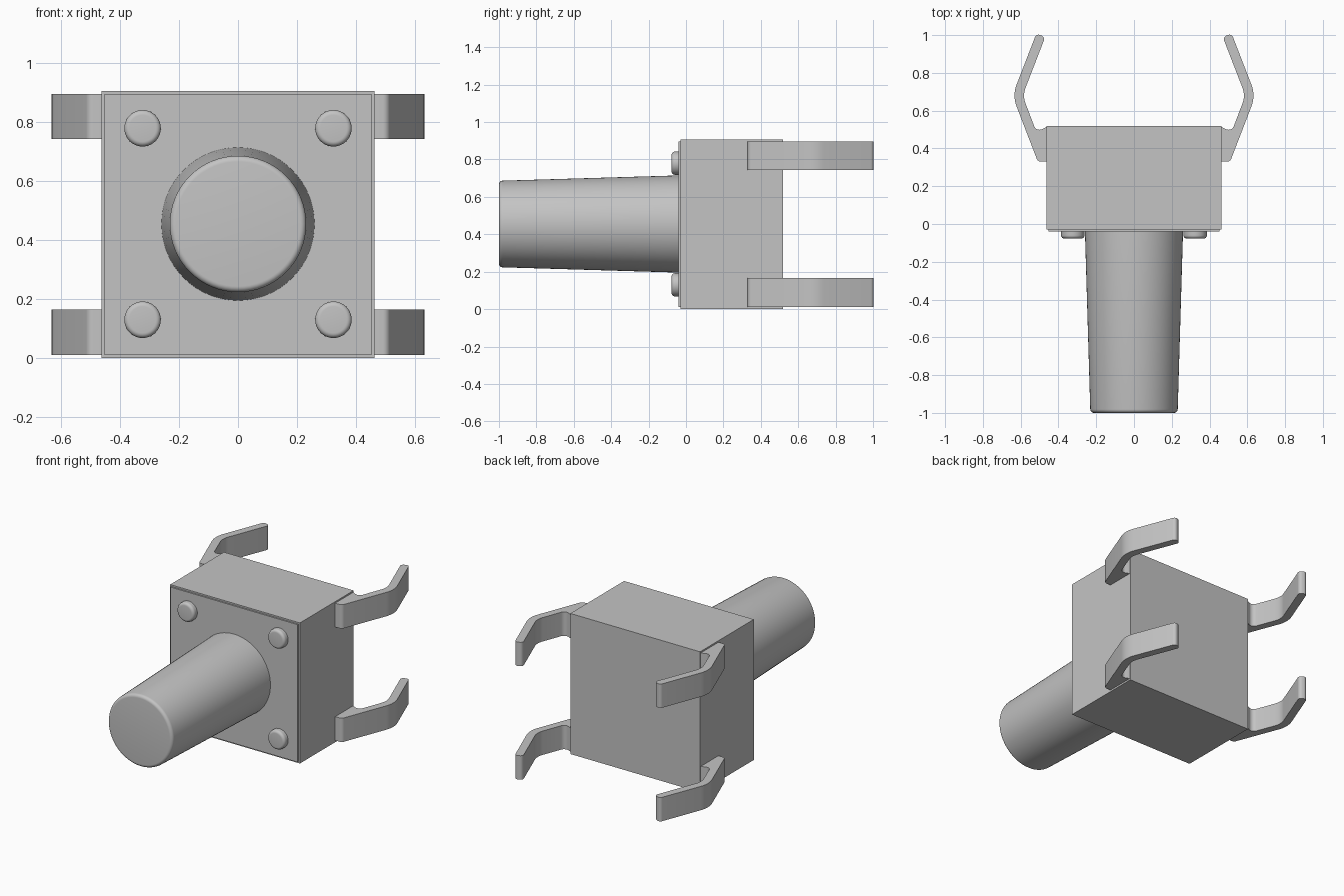
import bpy, bmesh, math
from mathutils import Vector, Matrix

cube = bpy.data.objects.get("Cube")
if cube:
    bpy.data.objects.remove(cube, do_unlink=True)

grey = bpy.data.materials.new("plain grey")
grey.use_nodes = True
grey.diffuse_color = (0.55, 0.55, 0.55, 1)
grey.node_tree.nodes["Principled BSDF"].inputs["Base Color"].default_value = grey.diffuse_color


def finish(name, bm):
    bmesh.ops.recalc_face_normals(bm, faces=bm.faces)
    mesh = bpy.data.meshes.new(name)
    bm.to_mesh(mesh)
    bm.free()
    mesh.materials.append(grey)
    ob = bpy.data.objects.new(name, mesh)
    bpy.context.collection.objects.link(ob)
    bpy.ops.object.select_all(action="DESELECT")
    ob.select_set(True)
    bpy.context.view_layer.objects.active = ob
    bpy.ops.object.shade_smooth_by_angle(angle=math.radians(35))
    return ob


def box(name, low, high):
    low, high = Vector(low), Vector(high)
    bm = bmesh.new()
    bmesh.ops.create_cube(bm, size=1)
    for v in bm.verts:
        v.co = (low + high) / 2 + v.co * (high - low)
    return finish(name, bm)


def rounded(corners, steps=8):
    """Replace each corner (x, y, radius) of a closed outline by an arc."""
    points = []
    for i, (x, y, r) in enumerate(corners):
        p = Vector((x, y))
        if r == 0:
            points.append(p)
            continue
        a = (Vector(corners[i - 1][:2]) - p).normalized()
        b = (Vector(corners[(i + 1) % len(corners)][:2]) - p).normalized()
        half = a.angle(b) / 2
        centre = p + (a + b).normalized() * r / math.sin(half)
        start = p + a * r / math.tan(half) - centre
        end = p + b * r / math.tan(half) - centre
        turn = math.atan2(start.x * end.y - start.y * end.x, start.dot(end))
        for k in range(steps + 1):
            points.append(centre + Matrix.Rotation(turn * k / steps, 2) @ start)
    return points


def turned(name, x, z, base_radius, tip_radius, base, tip, fillet, segments):
    """Round stud pointing forward, with a softened front edge."""
    outline = rounded([(0, base, 0), (base_radius, base, 0),
                       (tip_radius, tip, fillet), (0, tip, 0)], 6)
    bm = bmesh.new()
    verts = [bm.verts.new((p.x, p.y, 0)) for p in outline]
    edges = [bm.edges.new(pair) for pair in zip(verts, verts[1:])]
    bmesh.ops.spin(bm, geom=verts + edges, cent=(0, 0, 0), axis=(0, 1, 0),
                   angle=math.tau, steps=segments, use_duplicate=False)
    bmesh.ops.remove_doubles(bm, verts=bm.verts, dist=0.0001)
    bmesh.ops.translate(bm, verts=bm.verts, vec=(x, 0, z))
    return finish(name, bm)


def pin(name, side, low, high):
    """Bent strip leg, extruded upward from its outline."""
    outline = rounded([
        (0.45, 0.33, 0), (0.509, 0.33, 0.025), (0.644, 0.68, 0.16),
        (0.517, 1.008, 0.02), (0.47, 0.99, 0.02), (0.59, 0.68, 0.11),
        (0.517, 0.488, 0.03), (0.455, 0.517, 0), (0.45, 0.517, 0)])
    bm = bmesh.new()
    face = bm.faces.new([bm.verts.new((side * p.x, p.y, low)) for p in outline])
    top = bmesh.ops.extrude_face_region(bm, geom=[face])["geom"]
    bmesh.ops.translate(bm, vec=(0, 0, high - low),
                        verts=[g for g in top if isinstance(g, bmesh.types.BMVert)])
    return finish(name, bm)


# Housing and front cover
box("housing", (-0.463, -0.03, 0), (0.463, 0.518, 0.907))
box("front_cover", (-0.453, -0.04, 0.01), (0.453, -0.02, 0.897))

# Long tapered push button
turned("push_button", 0, 0.455, 0.26, 0.231, -0.03, -1, 0.02, 64)

# Corner rivets and bent legs
for side, side_name in ((1, "left"), (-1, "right")):
    for level, rivet_z, low in (("lower", 0.13, 0.011), ("upper", 0.78, 0.743)):
        turned(f"{level}_{side_name}_rivet", side * 0.324, rivet_z,
               0.062, 0.062, -0.03, -0.077, 0.017, 40)
        pin(f"{level}_{side_name}_leg", side, low, low + 0.154)
